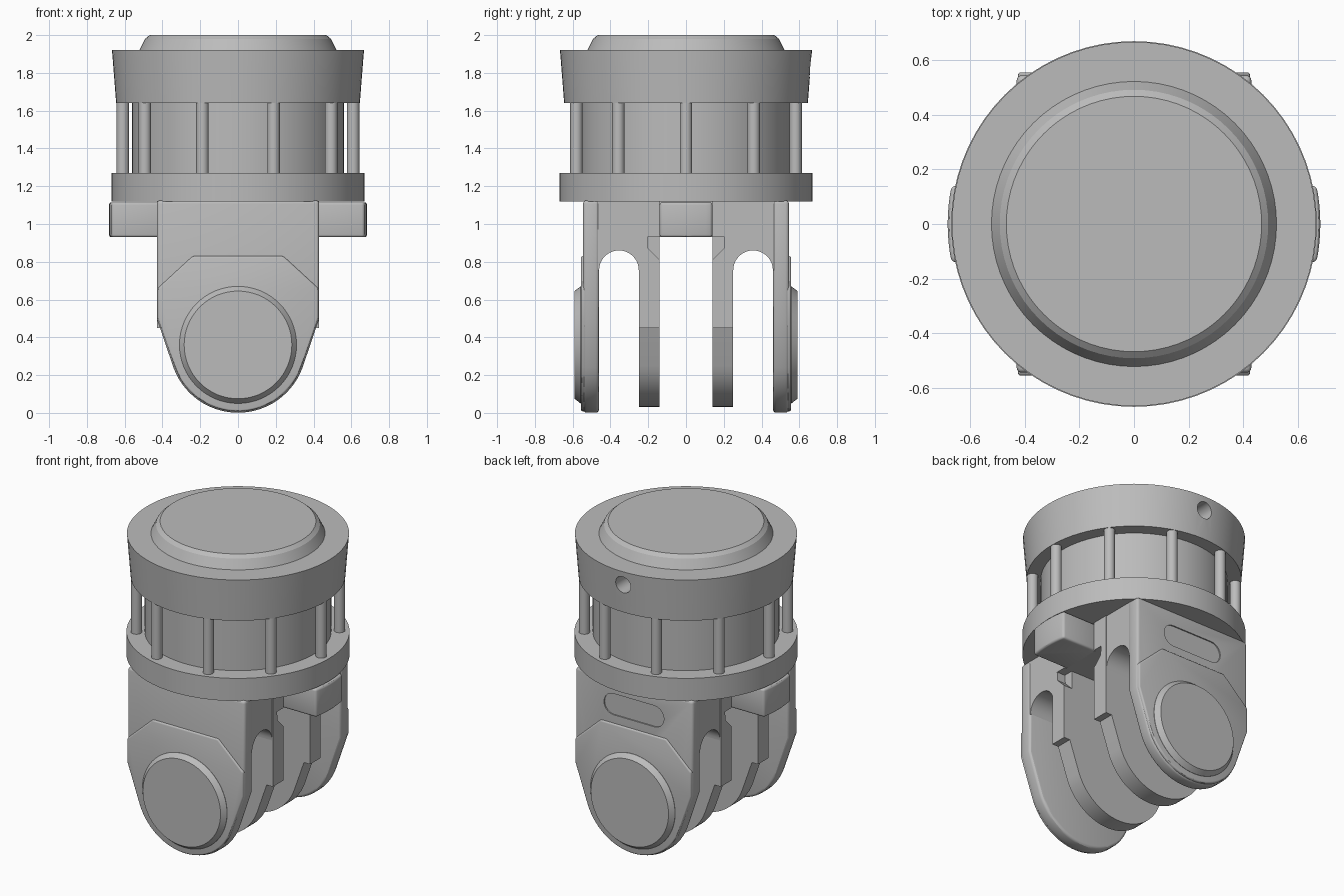
import bpy, bmesh, math
from mathutils import Vector, Matrix

cube = bpy.data.objects.get("Cube")
if cube:
    bpy.data.objects.remove(cube, do_unlink=True)

grey = bpy.data.materials.new("plain_grey")
grey.use_nodes = True
COLOUR = (0.5, 0.5, 0.5, 1)
grey.diffuse_color = COLOUR
grey.node_tree.nodes["Principled BSDF"].inputs["Base Color"].default_value = COLOUR


def finish(name, bm):
    bmesh.ops.recalc_face_normals(bm, faces=bm.faces)
    mesh = bpy.data.meshes.new(name)
    bm.to_mesh(mesh)
    bm.free()
    mesh.materials.append(grey)
    ob = bpy.data.objects.new(name, mesh)
    bpy.context.collection.objects.link(ob)
    return ob


def prism(name, points, axis, a, b):
    """Extrude a 2D outline along an axis from a to b."""
    place = {"x": lambda u, v, t: (t, u, v),
             "y": lambda u, v, t: (u, t, v),
             "z": lambda u, v, t: (u, v, t)}[axis]
    bm = bmesh.new()
    face = bm.faces.new([bm.verts.new(place(u, v, a)) for u, v in points])
    new = bmesh.ops.extrude_face_region(bm, geom=[face])["geom"]
    move = Vector(place(0, 0, b - a))
    bmesh.ops.translate(bm, vec=move, verts=[g for g in new if isinstance(g, bmesh.types.BMVert)])
    return finish(name, bm)


def frustum(name, r1, r2, start, end, sides=64):
    """Cone or cylinder between two points."""
    start, end = Vector(start), Vector(end)
    line = end - start
    turn = line.to_track_quat("Z", "Y").to_matrix().to_4x4()
    bm = bmesh.new()
    bmesh.ops.create_cone(bm, cap_ends=True, segments=sides, radius1=r1, radius2=r2,
                          depth=line.length, matrix=Matrix.Translation((start + end) / 2) @ turn)
    return finish(name, bm)


def disc(name, r1, r2, z1, z2):
    return frustum(name, r1, r2, (0, 0, z1), (0, 0, z2), 72)


def rect(u1, u2, v1, v2):
    return [(u1, v1), (u2, v1), (u2, v2), (u1, v2)]


def arc(u, v, r, start, end, steps):
    angles = [math.radians(start + (end - start) * i / steps) for i in range(steps + 1)]
    return [(u + r * math.cos(t), v + r * math.sin(t)) for t in angles]


def apply(ob, mod):
    bpy.context.view_layer.objects.active = ob
    bpy.ops.object.modifier_apply(modifier=mod.name)


def bevel(ob, width):
    mod = ob.modifiers.new("bevel", "BEVEL")
    mod.width, mod.segments = width, 3
    mod.limit_method, mod.angle_limit = "ANGLE", math.radians(35)
    apply(ob, mod)


def cut(ob, cutter):
    mod = ob.modifiers.new("cut", "BOOLEAN")
    mod.operation, mod.object, mod.solver = "DIFFERENCE", cutter, "EXACT"
    apply(ob, mod)
    bpy.data.objects.remove(cutter, do_unlink=True)


# Turret: base ring, drum, collar with a rear hole, and domed cap
disc("base_ring", 0.67, 0.67, 1.12, 1.27)
disc("drum", 0.56, 0.56, 1.26, 1.65)
collar = disc("collar", 0.645, 0.667, 1.64, 1.92)
cut(collar, frustum("hole_cutter", 0.055, 0.055, (0, 0.5, 1.83), (0, 0.8, 1.83), 32))
disc("cap_side", 0.525, 0.492, 1.915, 1.98)
disc("cap_edge", 0.492, 0.468, 1.98, 2.0)

# Ring of ten rods
for i in range(10):
    t = math.tau * i / 10
    x, y = 0.61 * math.cos(t), 0.61 * math.sin(t)
    frustum("rod", 0.033, 0.033, (x, y, 1.26), (x, y, 1.65), 20)

# Outlines of the fork plates
outer = [(-0.43, 1.125), (-0.43, 0.5)] + arc(0, 0.365, 0.364, 200, 340, 28) + [(0.43, 0.5), (0.43, 1.125)]
inner = ([(-0.43, 1.125), (-0.43, 0.45), (-0.385, 0.45)] + arc(0, 0.365, 0.335, 200, 340, 28)
         + [(0.385, 0.45), (0.43, 0.45), (0.43, 1.125)])
pad = ([(-0.24, 0.83), (-0.425, 0.66), (-0.425, 0.5)] + arc(0, 0.365, 0.357, 200, 340, 28)
       + [(0.425, 0.5), (0.425, 0.66), (0.24, 0.83)])
oval = arc(-0.15, 0.955, 0.07, 90, 270, 10) + arc(0.15, 0.955, 0.07, -90, 90, 10)

for side, end in ((-1, "front"), (1, "back")):
    # Outer plate with raised pad and round boss
    plate = prism(end + "_outer_plate", outer, "y", side * 0.46, side * 0.545)
    bevel(plate, 0.018)
    if side > 0:
        cut(plate, prism("oval_cutter", oval, "y", 0.537, 0.6))
    bevel(prism(end + "_pad", pad, "y", side * 0.52, side * 0.556), 0.01)
    frustum(end + "_boss", 0.31, 0.31, (0, side * 0.53, 0.36), (0, side * 0.558, 0.36))
    frustum(end + "_boss_rim", 0.31, 0.285, (0, side * 0.558, 0.36), (0, side * 0.59, 0.36))

    # Inner plate with notched upper corners
    plate = prism(end + "_inner_plate", inner, "y", side * 0.14, side * 0.25)
    notch = [(side * u, v) for u, v in ((0.1, 0.79), (0.14, 0.81), (0.2, 0.87), (0.205, 0.93), (0.1, 0.93))]
    for x in (-1, 1):
        cut(plate, prism("notch_cutter", notch, "x", x * 0.37, x * 0.5))

    # Arched bridge between the plates
    arch = [(side * u, v) for u, v in
            [(0.245, 1.125), (0.245, 0.75)] + arc(0.355, 0.755, 0.105, 180, 0, 20)
            + [(0.48, 0.75), (0.48, 1.125)]]
    prism(end + "_bridge", arch, "x", -0.425, 0.425)

# Crossbar and side lugs
prism("crossbar", rect(-0.2, 0.2, 0.93, 1.125), "x", -0.42, 0.42)
for side, end in ((-1, "right"), (1, "left")):
    shape = [(0.4, -0.14)] + arc(0, 0, 0.683, -11.8, 11.8, 8) + [(0.4, 0.14)]
    lug = prism(end + "_lug", [(side * u, v) for u, v in shape], "z", 0.93, 1.115)
    bevel(lug, 0.014)

# Smooth round surfaces and keep hard edges
for ob in bpy.context.scene.objects:
    ob.select_set(ob.type == "MESH")
    if ob.type == "MESH":
        bpy.context.view_layer.objects.active = ob
bpy.ops.object.shade_smooth_by_angle(angle=math.radians(30))
